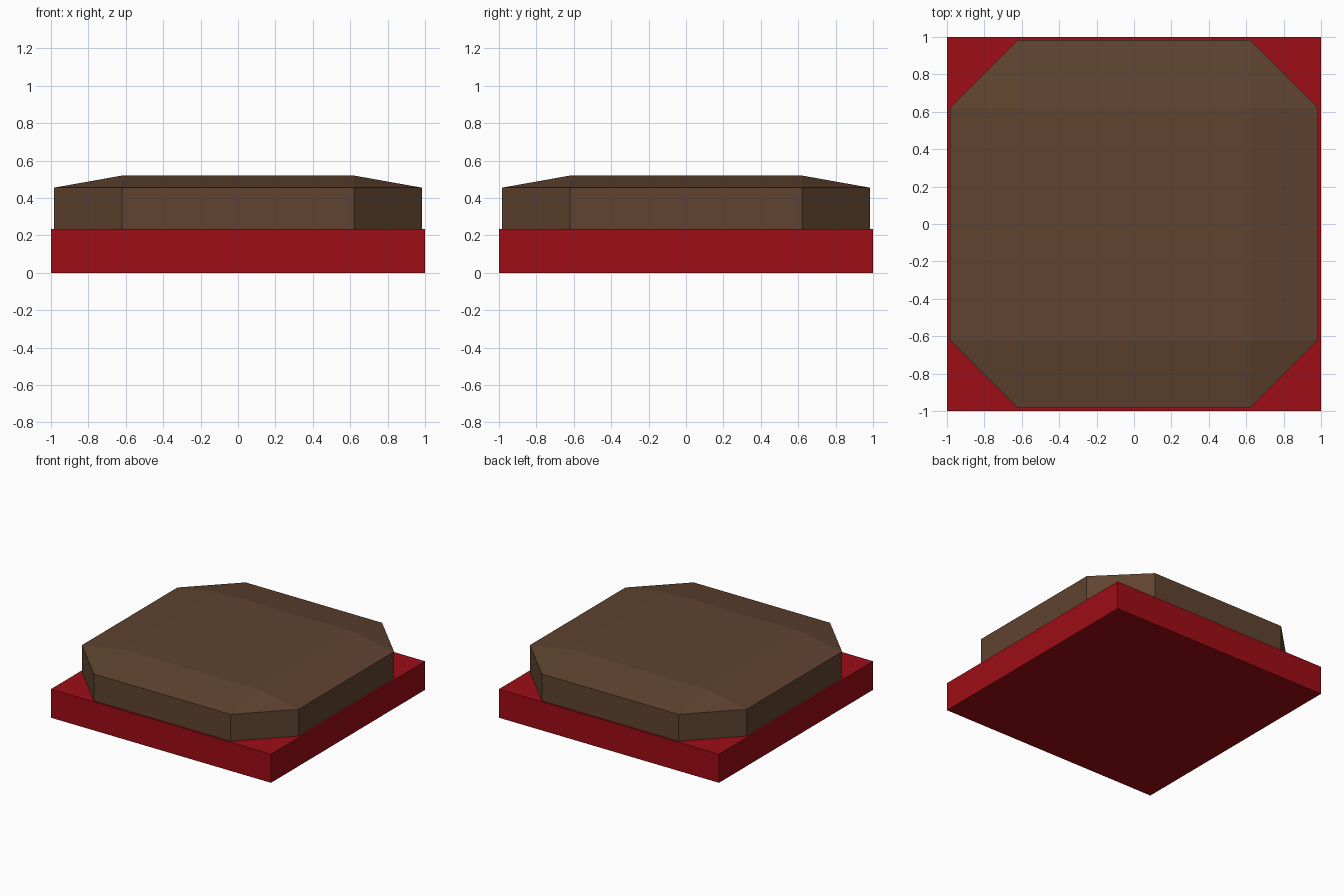
import bpy, bmesh

if "Cube" in bpy.data.objects:
    bpy.data.objects.remove(bpy.data.objects["Cube"])


def material(name, rgb):
    m = bpy.data.materials.new(name)
    m.diffuse_color = (*rgb, 1)
    m.use_nodes = True
    m.node_tree.nodes["Principled BSDF"].inputs["Base Color"].default_value = m.diffuse_color
    return m


def finish(bm, name, mat):
    bmesh.ops.recalc_face_normals(bm, faces=bm.faces)
    mesh = bpy.data.meshes.new(name)
    bm.to_mesh(mesh)
    bm.free()
    mesh.materials.append(mat)
    obj = bpy.data.objects.new(name, mesh)
    bpy.context.collection.objects.link(obj)
    return obj


BASE_H = 0.235
IN, OUT = 0.62, 0.985   # inner and outer half widths of the cushion
EDGE_Z, TOP_Z = 0.455, 0.52

# Square base slab
bm = bmesh.new()
bmesh.ops.create_cube(bm, size=1)
for v in bm.verts:
    v.co = (v.co.x * 2, v.co.y * 2, (v.co.z + 0.5) * BASE_H)
finish(bm, "base_slab", material("red", (0.34, 0.004, 0.008)))

# Cut-corner block with gently sloping rim: hull of octagon rings and top square
bm = bmesh.new()
for sx in (-1, 1):
    for sy in (-1, 1):
        for x, y, z in ((OUT, IN, BASE_H), (IN, OUT, BASE_H),
                        (OUT, IN, EDGE_Z), (IN, OUT, EDGE_Z), (IN, IN, TOP_Z)):
            bm.verts.new((sx * x, sy * y, z))
bmesh.ops.convex_hull(bm, input=bm.verts)
bmesh.ops.dissolve_limit(bm, angle_limit=0.01, verts=bm.verts, edges=bm.edges)
finish(bm, "octagonal_top", material("brown", (0.115, 0.056, 0.029)))
